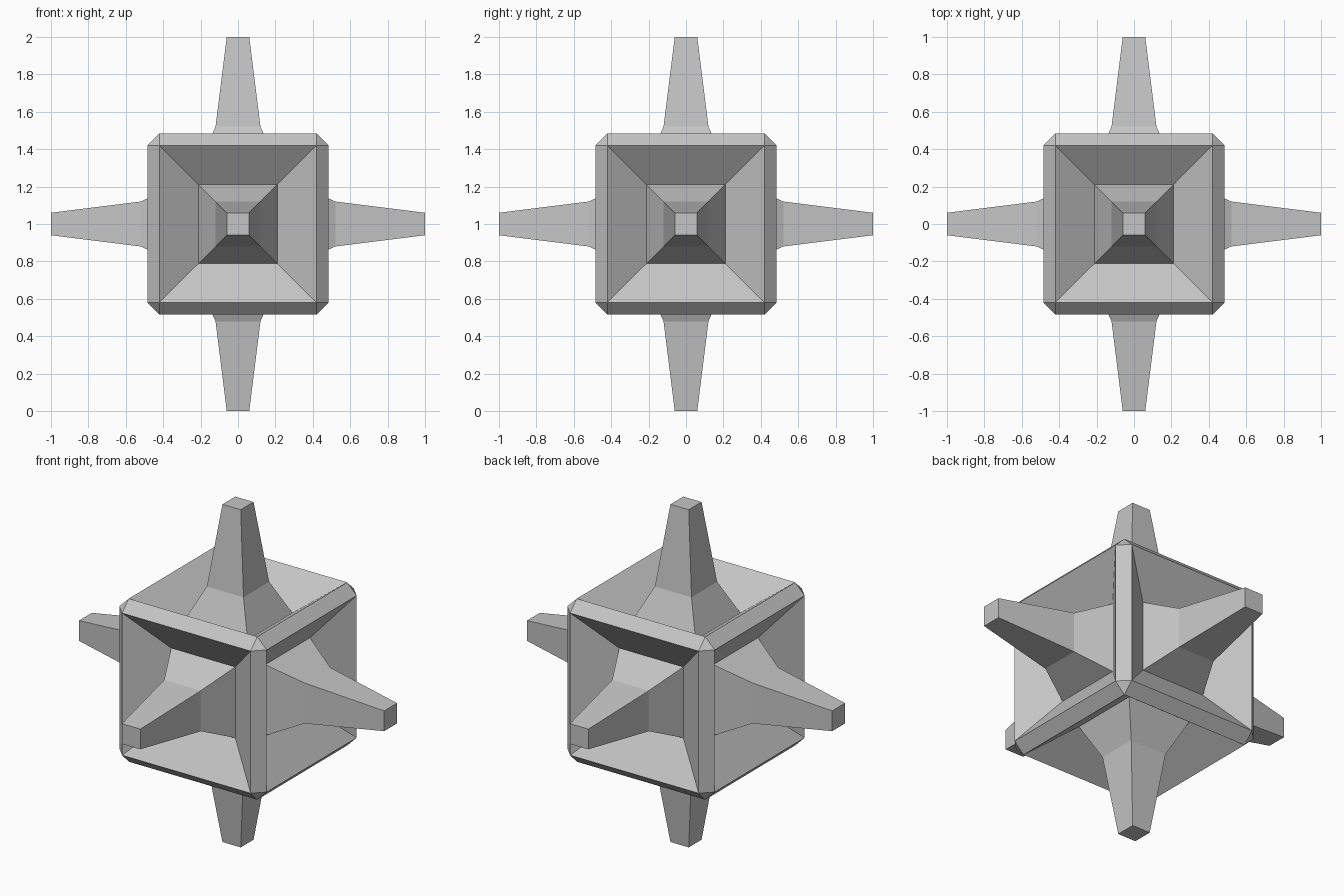
import bpy
import bmesh

cube = bpy.data.objects.get("Cube")
if cube:
    bpy.data.objects.remove(cube, do_unlink=True)

# Single grey material
COLOUR = (0.56, 0.56, 0.56, 1.0)
grey = bpy.data.materials.new("plain_grey")
grey.use_nodes = True
grey.diffuse_color = COLOUR
grey.node_tree.nodes["Principled BSDF"].inputs["Base Color"].default_value = COLOUR

HALF = 0.483      # half width of the body
CHAMFER = 0.062   # edge chamfer

# Section of each side, from rim to spike tip: (half width, distance from centre)
SECTIONS = [(HALF - CHAMFER, HALF), (0.21, 0.325), (0.12, 0.52), (0.06, 1.0)]

# Chamfered cube body
bm = bmesh.new()
bmesh.ops.create_cube(bm, size=2 * HALF)
bmesh.ops.bevel(bm, geom=bm.edges[:], offset=CHAMFER, offset_type='OFFSET',
                segments=1, profile=0.5, affect='EDGES')
bm.normal_update()

# Sunken panel, flared foot and tapered spike on all six sides
sides = [f for f in bm.faces if max(abs(c) for c in f.normal) > 0.99]
for (w0, d0), (w1, d1) in zip(SECTIONS, SECTIONS[1:]):
    bmesh.ops.inset_individual(bm, faces=sides, thickness=w0 - w1,
                               depth=d1 - d0, use_even_offset=True)
    bm.normal_update()

bmesh.ops.recalc_face_normals(bm, faces=bm.faces[:])
mesh = bpy.data.meshes.new("spiked_cube")
bm.to_mesh(mesh)
bm.free()
mesh.materials.append(grey)

body = bpy.data.objects.new("spiked_cube", mesh)
body.location.z = 1.0
bpy.context.collection.objects.link(body)
